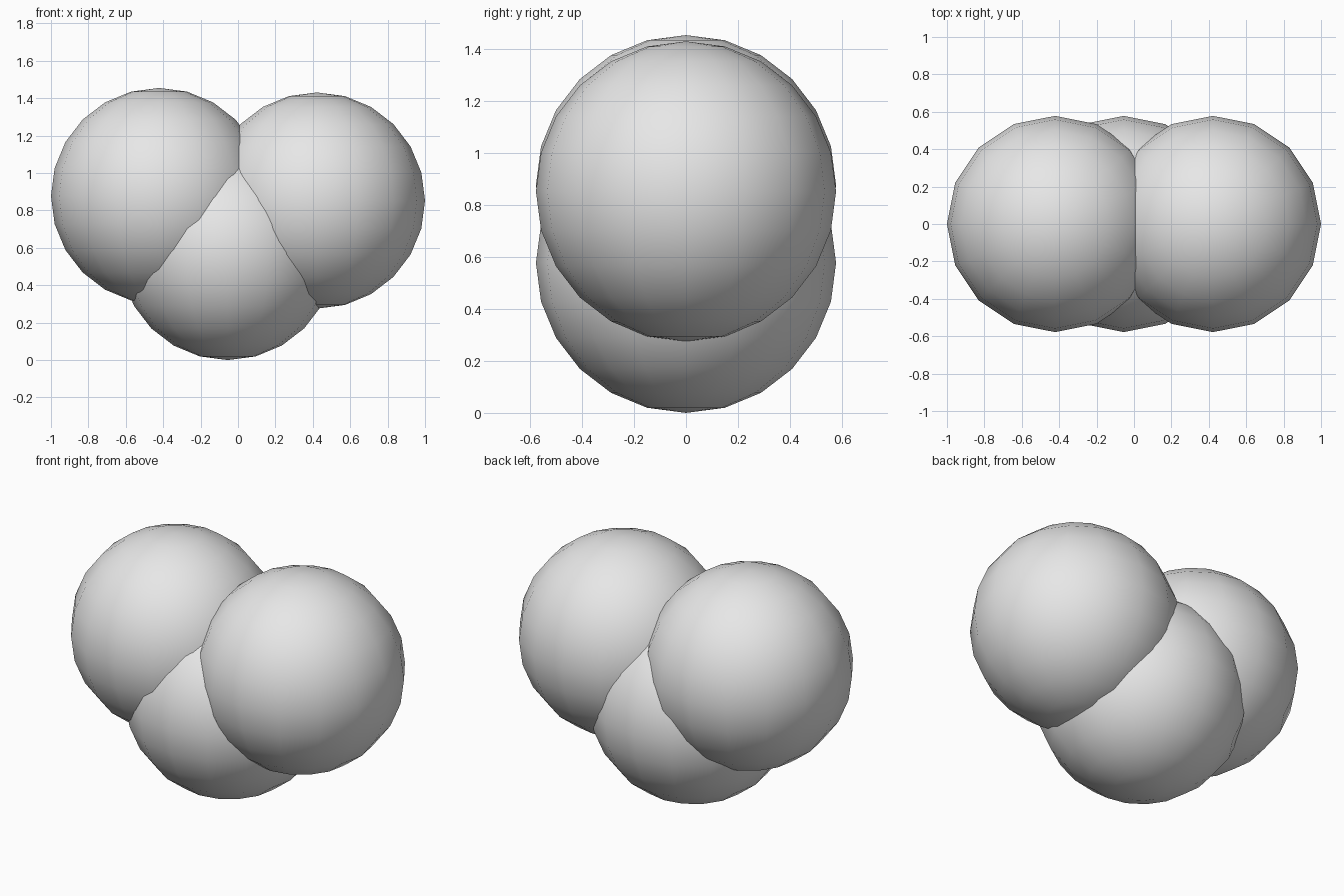
import bpy
import math

default_cube = bpy.data.objects.get("Cube")
if default_cube:
    bpy.data.objects.remove(default_cube, do_unlink=True)

RADIUS = 0.578

# One plain grey for everything
grey = bpy.data.materials.new("light grey")
grey.use_nodes = True
colour = (0.8, 0.8, 0.8, 1.0)
grey.diffuse_color = colour
grey.node_tree.nodes["Principled BSDF"].inputs["Base Color"].default_value = colour


def ball(name, x, z):
    """Smooth low-poly ball on the y = 0 plane."""
    bpy.ops.mesh.primitive_uv_sphere_add(
        segments=16, ring_count=12, radius=RADIUS, location=(x, 0, z))
    obj = bpy.context.object
    obj.name = name
    obj.data.name = name
    obj.data.materials.append(grey)
    bpy.ops.object.shade_smooth_by_angle(angle=math.radians(40))
    return obj


# Two upper balls meeting in the middle, one lower ball between them
ball("upper_right_ball", -0.422, 0.877)
ball("upper_left_ball", 0.422, 0.853)
ball("lower_ball", -0.055, RADIUS)
